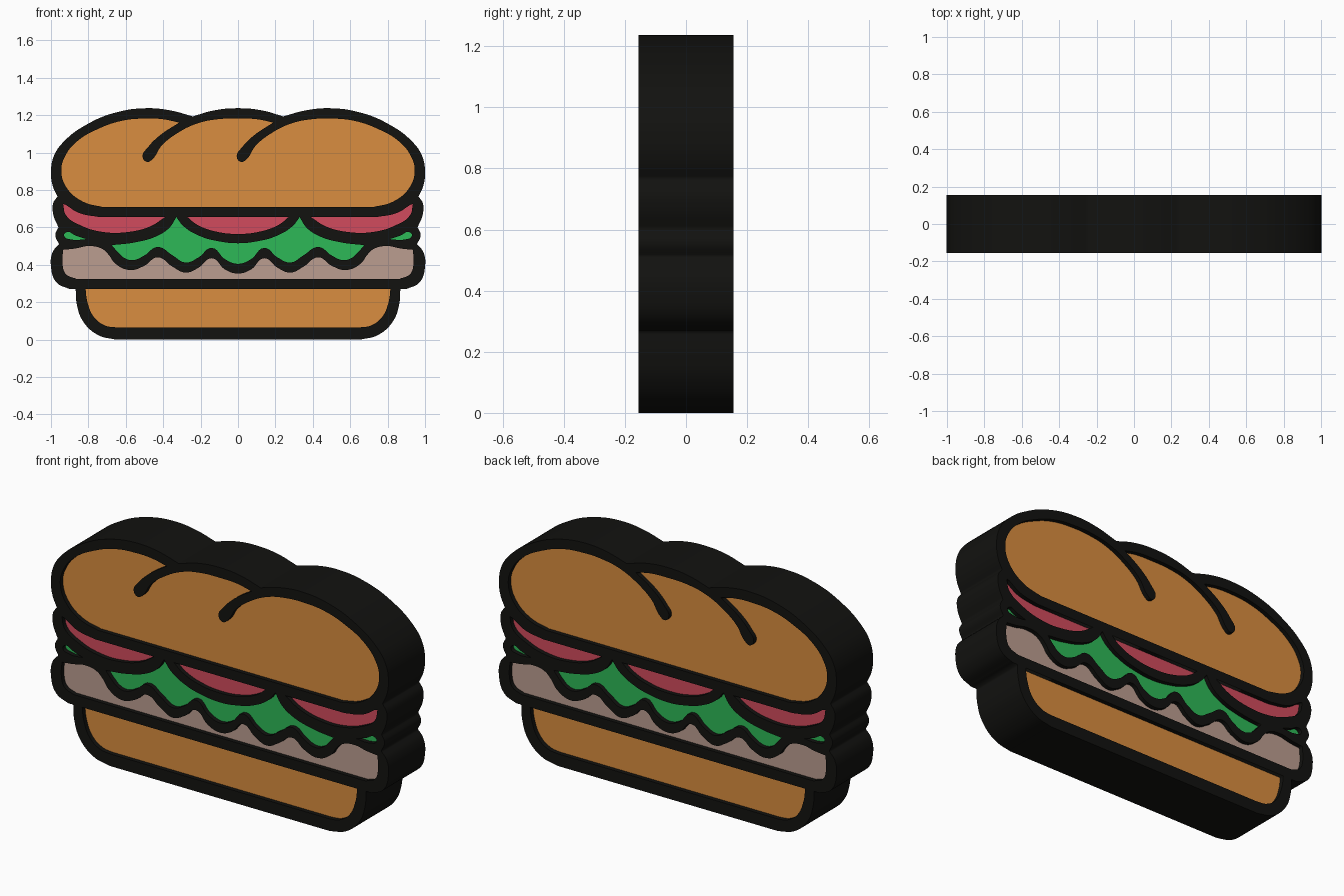
import bpy

HALF_DEPTH = 0.155   # outline body
PANEL_DEPTH = 0.132  # coloured fillings, slightly recessed on both faces
C = 'c'              # marks a sharp point


def material(name, rgb):
    m = bpy.data.materials.new(name)
    m.diffuse_color = (*rgb, 1)
    return m


def flip(pts):
    return [(-p[0], *p[1:]) for p in reversed(pts)]


def mirrored(half):
    """Right half running from the centre line round to the centre line."""
    return half + flip([p for p in half if abs(p[0]) > 1e-6])


def shift(pts, dx):
    return [(p[0] + dx, *p[1:]) for p in pts]


def slab(name, loops, depth, mat):
    """Filled profile in the XZ plane, extruded along Y; inner loops are holes."""
    cu = bpy.data.curves.new(name, 'CURVE')
    cu.dimensions = '2D'
    cu.fill_mode = 'BOTH'
    cu.extrude = depth
    cu.resolution_u = 6
    for pts in loops:
        s = cu.splines.new('BEZIER')
        s.bezier_points.add(len(pts) - 1)
        s.use_cyclic_u = True
        for bp, p in zip(s.bezier_points, pts):
            bp.co = (p[0], p[1], 0)
            kind = 'VECTOR' if len(p) > 2 else 'AUTO'
            bp.handle_left_type = bp.handle_right_type = kind
    cu.materials.append(mat)
    ob = bpy.data.objects.new(name, cu)
    ob.rotation_euler.x = 1.5707963
    bpy.context.collection.objects.link(ob)
    bpy.ops.object.select_all(action='DESELECT')
    ob.select_set(True)
    bpy.context.view_layer.objects.active = ob
    bpy.ops.object.convert(target='MESH')


# Outer silhouette
silhouette = mirrored([
    (0, 1.237), (0.13, 1.225), (0.242, 1.193, C), (0.36, 1.225), (0.49, 1.237),
    (0.65, 1.215), (0.80, 1.155), (0.93, 1.06), (0.985, 0.98), (1.0, 0.89),
    (0.99, 0.82), (0.965, 0.765, C), (0.988, 0.73), (0.988, 0.67), (0.96, 0.60, C),
    (0.977, 0.56), (0.957, 0.51, C), (0.99, 0.47), (1.0, 0.39), (0.97, 0.305),
    (0.90, 0.27, C), (0.868, 0.27, C), (0.862, 0.19), (0.83, 0.10), (0.75, 0.025),
    (0.655, 0.0, C)])

# Top bun with two scored slashes
bun_end = [(-0.72, 0.708, C), (-0.83, 0.738), (-0.915, 0.81), (-0.945, 0.90),
           (-0.925, 0.98), (-0.86, 1.06), (-0.74, 1.13), (-0.62, 1.17), (-0.5, 1.182)]
slash = [(-0.40, 1.178), (-0.315, 1.16, C), (-0.42, 1.09), (-0.48, 1.03),
         (-0.51, 0.98), (-0.487, 0.95), (-0.455, 0.967), (-0.41, 1.035),
         (-0.33, 1.10), (-0.22, 1.155), (-0.11, 1.178)]
top_bun = bun_end + slash + [(0, 1.182)] + shift(slash, 0.503) + flip(bun_end)

# Bottom bun
bottom_bun = mirrored([(0.815, 0.27, C), (0.805, 0.20), (0.77, 0.12),
                       (0.71, 0.075), (0.65, 0.065, C)])

# Meat slice, top edge following the lettuce waves
meat = mirrored([
    (0, 0.353), (0.07, 0.375), (0.14, 0.435), (0.21, 0.385), (0.28, 0.358),
    (0.35, 0.39), (0.43, 0.44), (0.50, 0.395), (0.58, 0.372), (0.66, 0.41),
    (0.69, 0.452), (0.73, 0.487), (0.80, 0.50), (0.87, 0.487), (0.935, 0.48, C),
    (0.938, 0.40), (0.92, 0.35), (0.865, 0.325, C)])

# Lettuce leaf between tomatoes and meat, plus small end pieces
lettuce = mirrored([
    (0, 0.515), (0.1, 0.525), (0.2, 0.552), (0.29, 0.605), (0.33, 0.655, C),
    (0.365, 0.60), (0.43, 0.555), (0.55, 0.52), (0.675, 0.505, C), (0.64, 0.465),
    (0.605, 0.435), (0.56, 0.425), (0.50, 0.45), (0.43, 0.495), (0.35, 0.45),
    (0.28, 0.412), (0.21, 0.44), (0.14, 0.49), (0.07, 0.43), (0, 0.405)])
lettuce_tip = [(0.81, 0.537, C), (0.87, 0.557), (0.915, 0.575), (0.93, 0.555),
               (0.89, 0.535)]

# Tomato slices
tomato_mid = mirrored([(0.27, 0.655, C), (0.22, 0.615), (0.12, 0.578), (0, 0.565)])
tomato_side = [(0.39, 0.655, C), (0.47, 0.605), (0.59, 0.575), (0.72, 0.575),
               (0.84, 0.61), (0.92, 0.665), (0.935, 0.725, C), (0.92, 0.72, C),
               (0.85, 0.677), (0.74, 0.655, C)]

crust = material('crust', (0.70, 0.27, 0.05))
red = material('tomato', (0.64, 0.07, 0.11))
green = material('lettuce', (0.027, 0.48, 0.095))
pink = material('meat', (0.50, 0.34, 0.28))
black = material('outline', (0.006, 0.006, 0.005))

parts = [
    ('top_bun', top_bun, crust), ('bottom_bun', bottom_bun, crust),
    ('meat_slice', meat, pink), ('lettuce_leaf', lettuce, green),
    ('lettuce_tip_right', lettuce_tip, green),
    ('lettuce_tip_left', flip(lettuce_tip), green),
    ('tomato_middle', tomato_mid, red), ('tomato_right', tomato_side, red),
    ('tomato_left', flip(tomato_side), red)]

for name, pts, mat in parts:
    slab(name, [pts], PANEL_DEPTH, mat)

# Black outline frame with an opening for every filling
slab('outline_frame', [silhouette] + [p[1] for p in parts], HALF_DEPTH, black)
